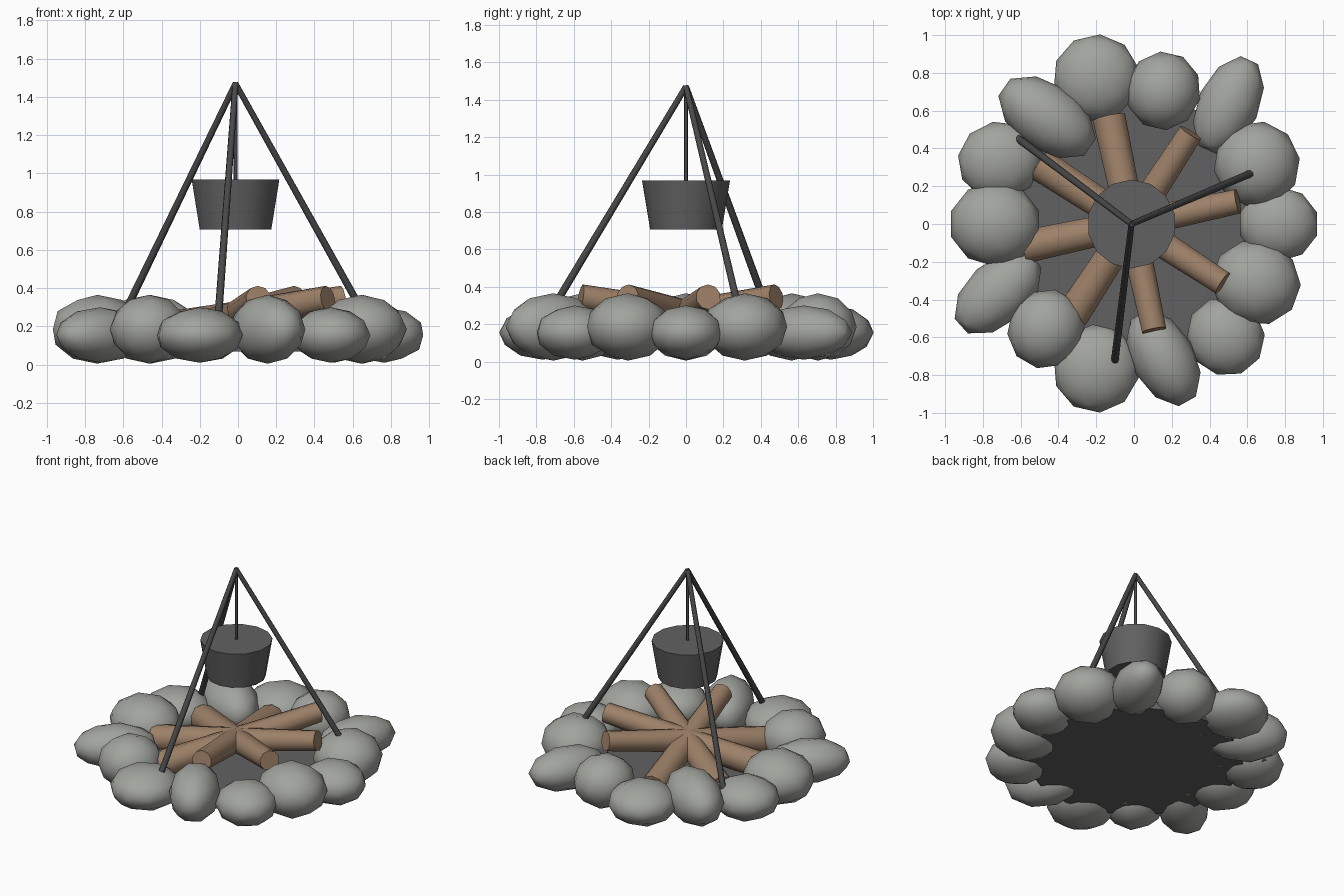
import bpy, math
from math import cos, sin, radians
from mathutils import Vector, Matrix

if "Cube" in bpy.data.objects:
    bpy.data.objects.remove(bpy.data.objects["Cube"])

CX = -0.013  # axis of fire, pot and tripod


def material(name, rgb):
    m = bpy.data.materials.new(name)
    m.diffuse_color = (*rgb, 1)
    m.use_nodes = True
    m.node_tree.nodes["Principled BSDF"].inputs["Base Color"].default_value = m.diffuse_color
    return m


STONE = material("stone_grey", (0.36, 0.37, 0.34))
WOOD = material("wood_brown", (0.34, 0.22, 0.14))
IRON = material("dark_iron", (0.065, 0.065, 0.065))
ASH = material("ash_grey", (0.12, 0.12, 0.12))


def finish(name, mat, angle=40):
    ob = bpy.context.object
    ob.name = name
    ob.data.materials.append(mat)
    bpy.ops.object.shade_smooth_by_angle(angle=radians(angle))
    return ob


def rod(name, a, b, ra, rb, sides, mat):
    """Tapered cylinder from point a to point b."""
    a, b = Vector(a), Vector(b)
    d = b - a
    bpy.ops.mesh.primitive_cone_add(vertices=sides, radius1=ra, radius2=rb, depth=d.length)
    ob = finish(name, mat, 50)
    ob.matrix_world = Matrix.Translation((a + b) / 2) @ d.to_track_quat('Z', 'Y').to_matrix().to_4x4()
    return ob


# ring of stones: x, y, half length, half width, turn in degrees
stones = [
    (0.765, 0.0, 0.21, 0.195, 0), (0.65, 0.315, 0.225, 0.225, 26),
    (0.50, 0.63, 0.27, 0.16, 65), (0.155, 0.705, 0.205, 0.195, 77),
    (-0.20, 0.775, 0.225, 0.225, 103), (-0.46, 0.565, 0.285, 0.175, -35),
    (-0.71, 0.335, 0.22, 0.205, 10), (-0.735, 0.0, 0.24, 0.22, 0),
    (-0.72, -0.365, 0.27, 0.165, 42), (-0.465, -0.555, 0.21, 0.20, 60),
    (-0.20, -0.765, 0.23, 0.225, 77), (0.155, -0.71, 0.27, 0.165, -61),
    (0.485, -0.595, 0.21, 0.20, -50), (0.645, -0.31, 0.235, 0.22, -20),
]
for i, (x, y, a, b, turn) in enumerate(stones):
    z, h = (0.185, 0.18) if i % 2 else (0.155, 0.145)  # tall and low stones alternate
    bpy.ops.mesh.primitive_ico_sphere_add(subdivisions=2, radius=1)
    ob = finish(f"stone_{i + 1}", STONE, 80)
    ob.location = (x, y, z)
    ob.scale = (a * 1.02, b * 1.02, h)
    ob.rotation_euler = (0, 0, radians(turn))

# ash bed inside the ring
rod("ash_bed", (CX, 0, 0.07), (CX, 0, 0.12), 0.70, 0.70, 20, ASH)

# four crossed logs, each with its thick end low
for i in range(4):
    t = radians(-78 + 45 * i)
    c, s = 0.575 * cos(t), 0.575 * sin(t)
    rod(f"log_{i + 1}", (CX - c, -s, 0.155), (CX + c, s, 0.345), 0.092, 0.068, 10, WOOD)

# tripod legs
for i in range(3):
    t = radians(23 + 120 * i)
    rod(f"tripod_leg_{i + 1}", (CX + 0.835 * cos(t), 0.835 * sin(t), 0.09),
        (CX, 0, 1.47), 0.021, 0.016, 8, IRON)

# hanging rod and pot
rod("hanging_rod", (CX, 0, 0.95), (CX, 0, 1.47), 0.01, 0.01, 8, IRON)
rod("pot", (CX, 0, 0.707), (CX, 0, 0.968), 0.192, 0.235, 14, ASH)
